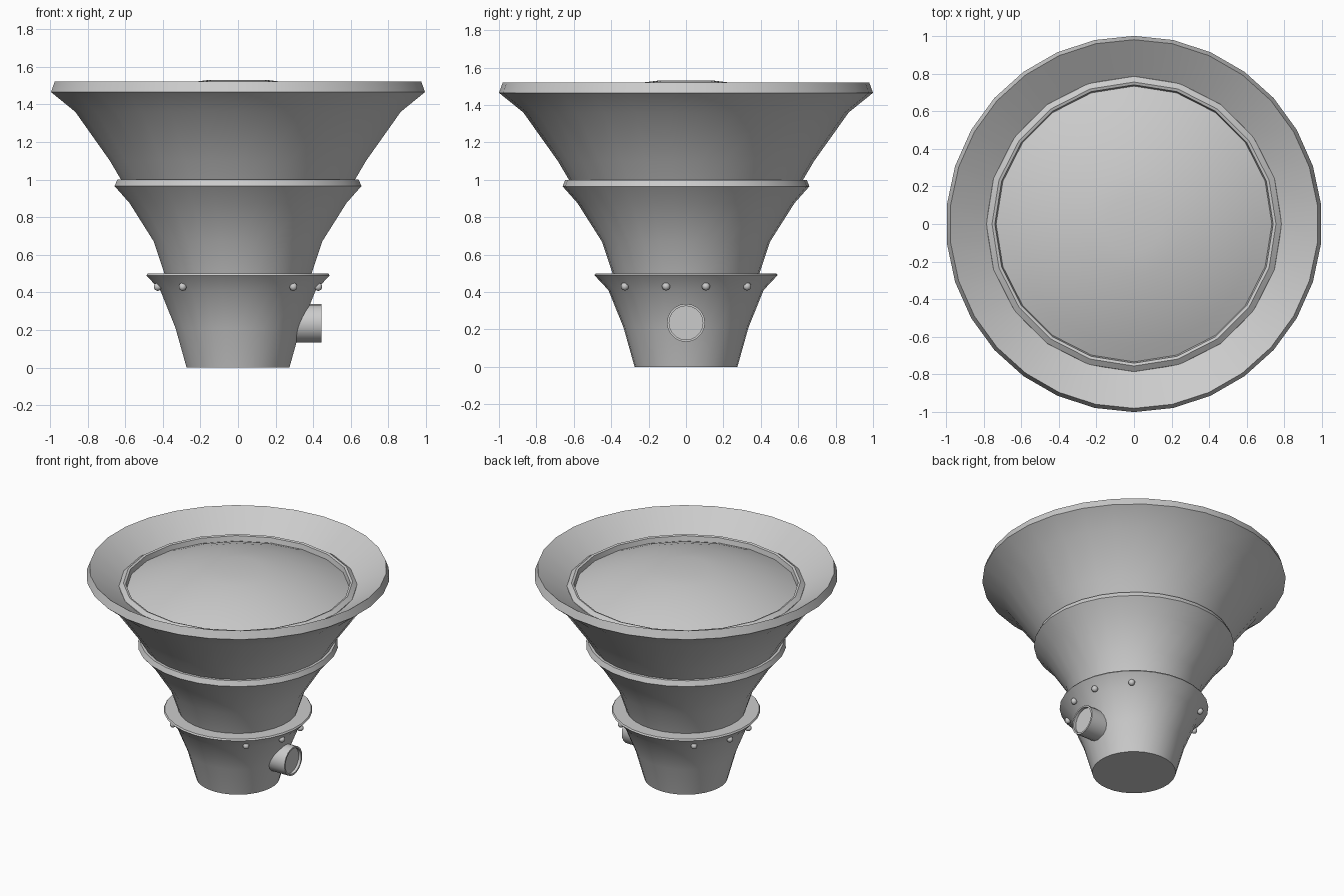
import bpy, math
from mathutils import Matrix, Vector

if "Cube" in bpy.data.objects:
    bpy.data.objects.remove(bpy.data.objects["Cube"])

grey = bpy.data.materials.new("plain_grey")
grey.use_nodes = True
grey.diffuse_color = (0.6, 0.6, 0.6, 1)
grey.node_tree.nodes["Principled BSDF"].inputs["Base Color"].default_value = grey.diffuse_color


def lathe(name, profile, sides, cap_start=False, cap_end=False, matrix=None, angle=30):
    """Spin (radius, height) points round z, with a corner on +y."""
    verts, faces = [], []
    for r, z in profile:
        for i in range(sides):
            a = math.pi / 2 + i * math.tau / sides
            verts.append((r * math.cos(a), r * math.sin(a), z))
    for k in range(len(profile) - 1):
        for i in range(sides):
            j = (i + 1) % sides
            a, b = k * sides, (k + 1) * sides
            faces.append((a + i, a + j, b + j, b + i))
    if cap_start:
        faces.append(tuple(reversed(range(sides))))
    if cap_end:
        faces.append(tuple(range((len(profile) - 1) * sides, len(profile) * sides)))
    mesh = bpy.data.meshes.new(name)
    mesh.from_pydata(verts, [], faces)
    if matrix:
        mesh.transform(matrix)
    mesh.materials.append(grey)
    obj = bpy.data.objects.new(name, mesh)
    bpy.context.collection.objects.link(obj)
    bpy.ops.object.select_all(action="DESELECT")
    obj.select_set(True)
    bpy.context.view_layer.objects.active = obj
    bpy.ops.object.shade_smooth_by_angle(angle=math.radians(angle))
    return obj


# Stacked flared tiers and the inward-sloping mouth
lathe("lower_tier", [(0.275, 0), (0.334, 0.21), (0.415, 0.41), (0.49, 0.49),
                     (0.483, 0.5), (0.39, 0.5)], 30, cap_start=True)
lathe("middle_tier", [(0.39, 0.49), (0.45, 0.67), (0.58, 0.875), (0.66, 0.965),
                      (0.645, 1.0), (0.62, 1.0)], 30)
lathe("upper_tier", [(0.62, 0.99), (0.685, 1.1), (0.87, 1.36), (1.0, 1.465),
                     (0.98, 1.52), (0.74, 1.365)], 30)

# Raised ring round the lens
lathe("lens_ring", [(0.79, 1.375), (0.785, 1.395), (0.755, 1.415), (0.74, 1.41), (0.73, 1.36)], 20)

# Shallow domed lens
dome = [(r, 1.53 - 0.165 * max(0, r * r - 0.0225) / 0.55)
        for r in (0.755, 0.65, 0.53, 0.4, 0.27, 0.15)]
lathe("domed_lens", dome, 20, cap_end=True)

# Side pipe with a recessed end
pipe_place = Matrix.Translation((0, 0, 0.235)) @ Matrix.Rotation(math.pi / 2, 4, "Y")
lathe("side_pipe", [(0.102, 0.25), (0.102, 0.445), (0.09, 0.445), (0.09, 0.425)],
      20, cap_end=True, matrix=pipe_place)

# Round rivets under the lower rim
ball = [(0.022 * math.sin(t), -0.022 * math.cos(t))
        for t in (math.radians(d) for d in range(10, 171, 32))]
for side in (0, 180):
    for turn in (-48, -14, 14, 48):
        a = math.radians(side + turn)
        spot = Vector((0.44 * math.cos(a), 0.44 * math.sin(a), 0.43))
        lathe("rivet", ball, 10, True, True, Matrix.Translation(spot), 50)
